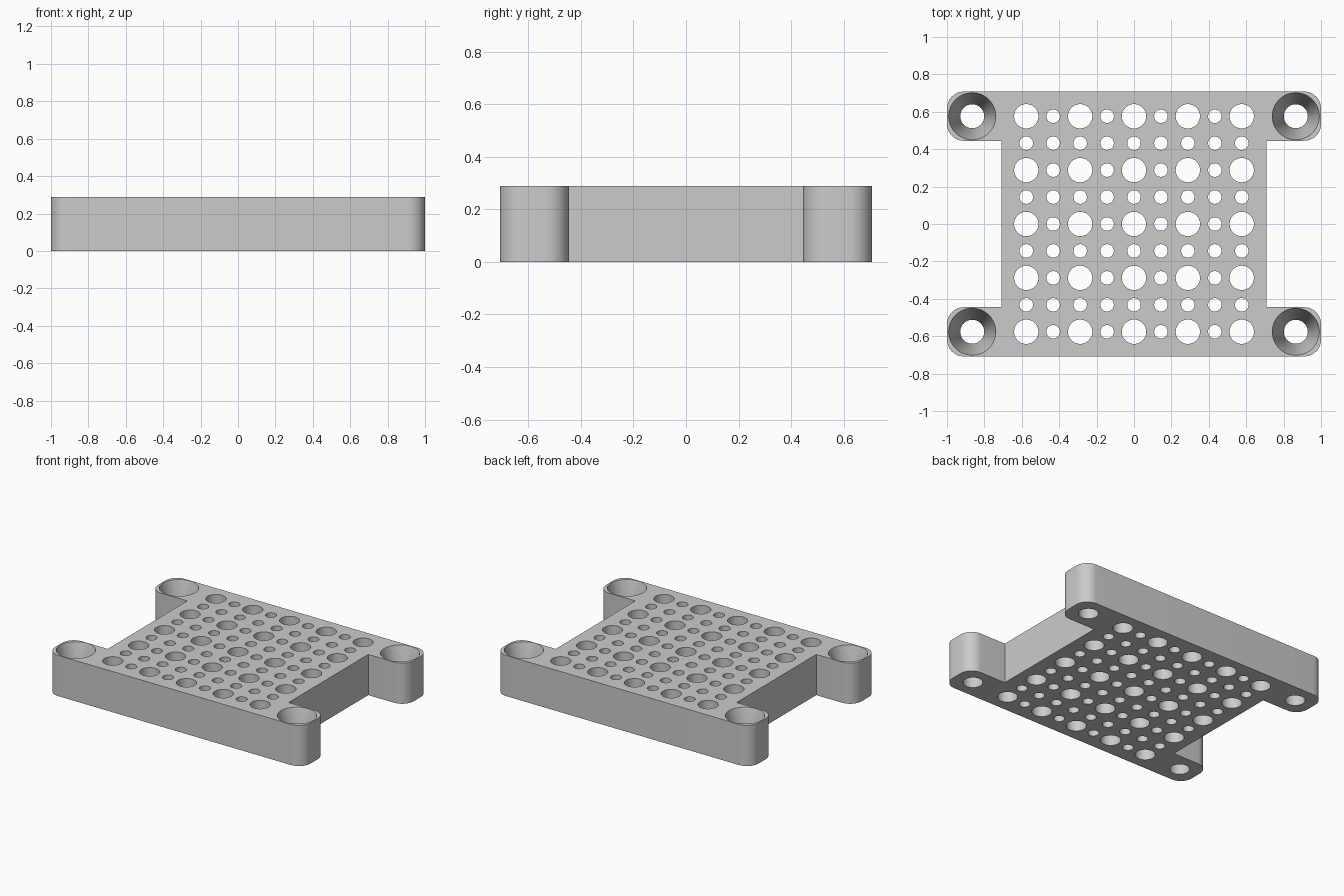
import bpy
import bmesh
import math

cube = bpy.data.objects.get("Cube")
if cube:
    bpy.data.objects.remove(cube, do_unlink=True)

HEIGHT = 0.288
PITCH = 0.144
BODY = 0.708       # half width of the square body
EAR_INNER = 0.445  # inner edge of each mounting ear
CORNER = 0.09      # ear corner radius

grey = bpy.data.materials.new("light grey")
grey.use_nodes = True
colour = (0.6, 0.6, 0.6, 1)
grey.diffuse_color = colour
grey.node_tree.nodes["Principled BSDF"].inputs["Base Color"].default_value = colour


def make_object(name, bm):
    mesh = bpy.data.meshes.new(name)
    bmesh.ops.recalc_face_normals(bm, faces=bm.faces)
    bm.to_mesh(mesh)
    bm.free()
    obj = bpy.data.objects.new(name, mesh)
    bpy.context.collection.objects.link(obj)
    return obj


def arc(cx, cy, start, steps=12):
    """Quarter circle of the corner radius, counterclockwise from start."""
    angles = [start + math.pi / 2 * i / steps for i in range(steps + 1)]
    return [(cx + CORNER * math.cos(a), cy + CORNER * math.sin(a)) for a in angles]


def revolve(bm, x, y, profile, sides=48):
    """Closed round solid from (radius, height) pairs, bottom to top."""
    rings = [[bm.verts.new((x + r * math.cos(2 * math.pi * i / sides),
                            y + r * math.sin(2 * math.pi * i / sides), z))
              for i in range(sides)] for r, z in profile]
    for low, high in zip(rings, rings[1:]):
        for i in range(sides):
            j = (i + 1) % sides
            bm.faces.new((low[i], low[j], high[j], high[i]))
    bm.faces.new(rings[0][::-1])
    bm.faces.new(rings[-1])


# Plate outline: one quarter, mirrored into the full H shape
quarter = [(BODY, EAR_INNER)]
quarter += arc(1 - CORNER, EAR_INNER + CORNER, -math.pi / 2)
quarter += arc(1 - CORNER, BODY - CORNER, 0)
upper = quarter + [(-x, y) for x, y in reversed(quarter)]
outline = upper + [(-x, -y) for x, y in upper]

bm = bmesh.new()
base = bm.faces.new([bm.verts.new((x, y, 0)) for x, y in outline])
extruded = bmesh.ops.extrude_face_region(bm, geom=[base], use_keep_orig=True)
top = [v for v in extruded["geom"] if isinstance(v, bmesh.types.BMVert)]
bmesh.ops.translate(bm, verts=top, vec=(0, 0, HEIGHT))
plate = make_object("perforated_plate", bm)
plate.data.materials.append(grey)

# Grid of large and small through holes
bm = bmesh.new()
for i in range(-4, 5):
    for j in range(-4, 5):
        radius = 0.065 if i % 2 == 0 and j % 2 == 0 else 0.036
        revolve(bm, i * PITCH, j * PITCH, [(radius, -0.1), (radius, HEIGHT + 0.1)])

# Countersunk screw holes in the ears
for sx in (-1, 1):
    for sy in (-1, 1):
        revolve(bm, sx * 0.865, sy * 4 * PITCH,
                [(0.064, -0.1), (0.064, 0.05), (0.126, HEIGHT), (0.126, HEIGHT + 0.1)])
cutter = make_object("hole_cutter", bm)
cutter.hide_render = True

# Cut the holes and shade the round walls smoothly
cut = plate.modifiers.new("holes", "BOOLEAN")
cut.operation = "DIFFERENCE"
cut.solver = "EXACT"
cut.object = cutter
bpy.ops.object.select_all(action="DESELECT")
bpy.context.view_layer.objects.active = plate
plate.select_set(True)
bpy.ops.object.modifier_apply(modifier=cut.name)
bpy.data.objects.remove(cutter, do_unlink=True)
bpy.ops.object.shade_smooth_by_angle(angle=math.radians(30))
